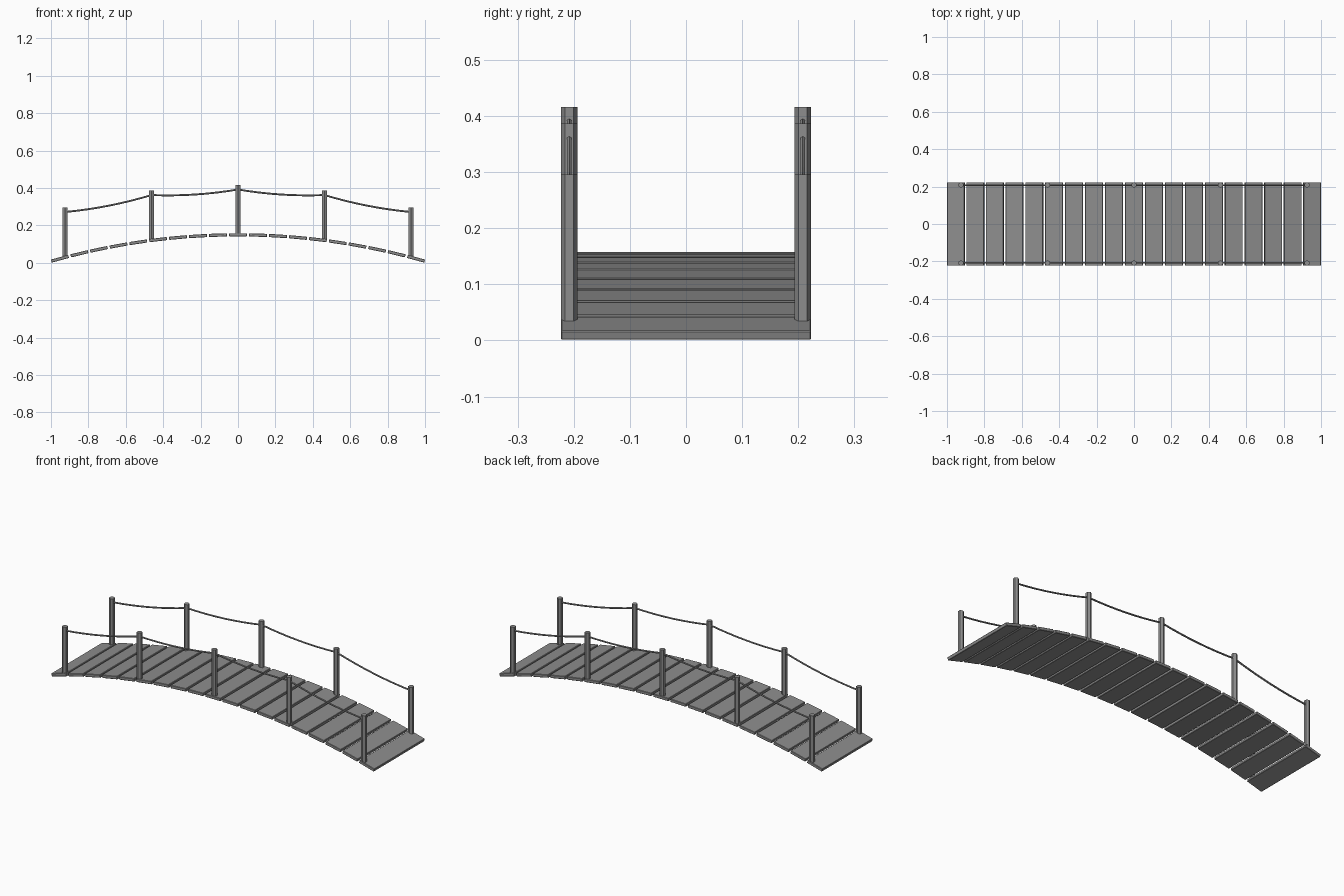
import bpy, bmesh, math
from mathutils import Matrix, Vector

if "Cube" in bpy.data.objects:
    bpy.data.objects.remove(bpy.data.objects["Cube"])

# Main dimensions
RISE, DECK_TOP, THICK, HALF_W = 0.141, 0.158, 0.017, 0.223
RADIUS = (1 + RISE ** 2) / (2 * RISE)
PLANKS, GAP = 19, 0.012
POST_X = [-0.925, -0.4625, 0, 0.4625, 0.925]
POST_Y, POST_R, POST_H = 0.208, 0.015, 0.258
ROPE_DROP, ROPE_SAG, ROPE_R = 0.024, 0.012, 0.005

grey = bpy.data.materials.new("weathered grey")
grey.use_nodes = True
colour = (0.27, 0.27, 0.27, 1)
grey.diffuse_color = colour
grey.node_tree.nodes["Principled BSDF"].inputs["Base Color"].default_value = colour


def deck_z(x):
    return DECK_TOP - RADIUS + math.sqrt(RADIUS ** 2 - x * x)


def add_mesh(name, bm):
    mesh = bpy.data.meshes.new(name)
    bm.to_mesh(mesh)
    bm.free()
    mesh.materials.append(grey)
    obj = bpy.data.objects.new(name, mesh)
    bpy.context.collection.objects.link(obj)
    return obj


# Deck planks laid along a circular arc
half_angle = math.asin(1 / RADIUS)
plank_len = (2 * half_angle * RADIUS - GAP * (PLANKS - 1)) / PLANKS
pitch = (plank_len + GAP) / RADIUS
for i in range(PLANKS):
    angle = (i - (PLANKS - 1) / 2) * pitch
    bm = bmesh.new()
    bmesh.ops.create_cube(bm, size=1)
    bmesh.ops.scale(bm, vec=(plank_len, 2 * HALF_W, THICK), verts=bm.verts)
    bmesh.ops.bevel(bm, geom=bm.edges[:], offset=0.002, segments=1, affect='EDGES')
    place = (Matrix.Translation((0, 0, DECK_TOP - RADIUS))
             @ Matrix.Rotation(angle, 4, 'Y')
             @ Matrix.Translation((0, 0, RADIUS - THICK / 2)))
    bmesh.ops.transform(bm, matrix=place, verts=bm.verts)
    add_mesh(f"plank_{i + 1}", bm)


# Six-sided posts, sunk slightly into the deck
def add_post(name, x, y):
    top, bottom = deck_z(x) + POST_H, deck_z(x) - 0.008
    bm = bmesh.new()
    bmesh.ops.create_cone(bm, cap_ends=True, segments=6, radius1=POST_R,
                          radius2=POST_R, depth=top - bottom)
    # Corners point sideways, along y
    if max(v.co.x for v in bm.verts) > POST_R * 0.95:
        bmesh.ops.rotate(bm, matrix=Matrix.Rotation(math.pi / 6, 3, 'Z'), verts=bm.verts)
    bmesh.ops.translate(bm, vec=(x, y, (top + bottom) / 2), verts=bm.verts)
    add_mesh(name, bm)


# Sagging rope swept as a thin six-sided tube from post to post
def add_rope(name, y, steps=8):
    points = []
    for a, b in zip(POST_X, POST_X[1:]):
        za, zb = (deck_z(p) + POST_H - ROPE_DROP for p in (a, b))
        for s in range(steps + 1):
            t = s / steps
            if s or not points:
                sag = 4 * ROPE_SAG * t * (1 - t)
                points.append(Vector((a + (b - a) * t, y, za + (zb - za) * t - sag)))
    bm = bmesh.new()
    rings = []
    for p in points:
        ring = []
        for k in range(6):
            turn = math.pi / 2 + k * math.pi / 3
            ring.append(bm.verts.new(p + ROPE_R * Vector((0, math.cos(turn), math.sin(turn)))))
        rings.append(ring)
    for r, q in zip(rings, rings[1:]):
        for k in range(6):
            n = (k + 1) % 6
            bm.faces.new((r[k], r[n], q[n], q[k]))
    bm.faces.new(rings[0])
    bm.faces.new(rings[-1])
    bmesh.ops.recalc_face_normals(bm, faces=bm.faces)
    add_mesh(name, bm)


for side, sign in (("front", -1), ("back", 1)):
    for i, x in enumerate(POST_X):
        add_post(f"{side}_post_{i + 1}", x, sign * POST_Y)
    add_rope(f"{side}_rope", sign * POST_Y)
